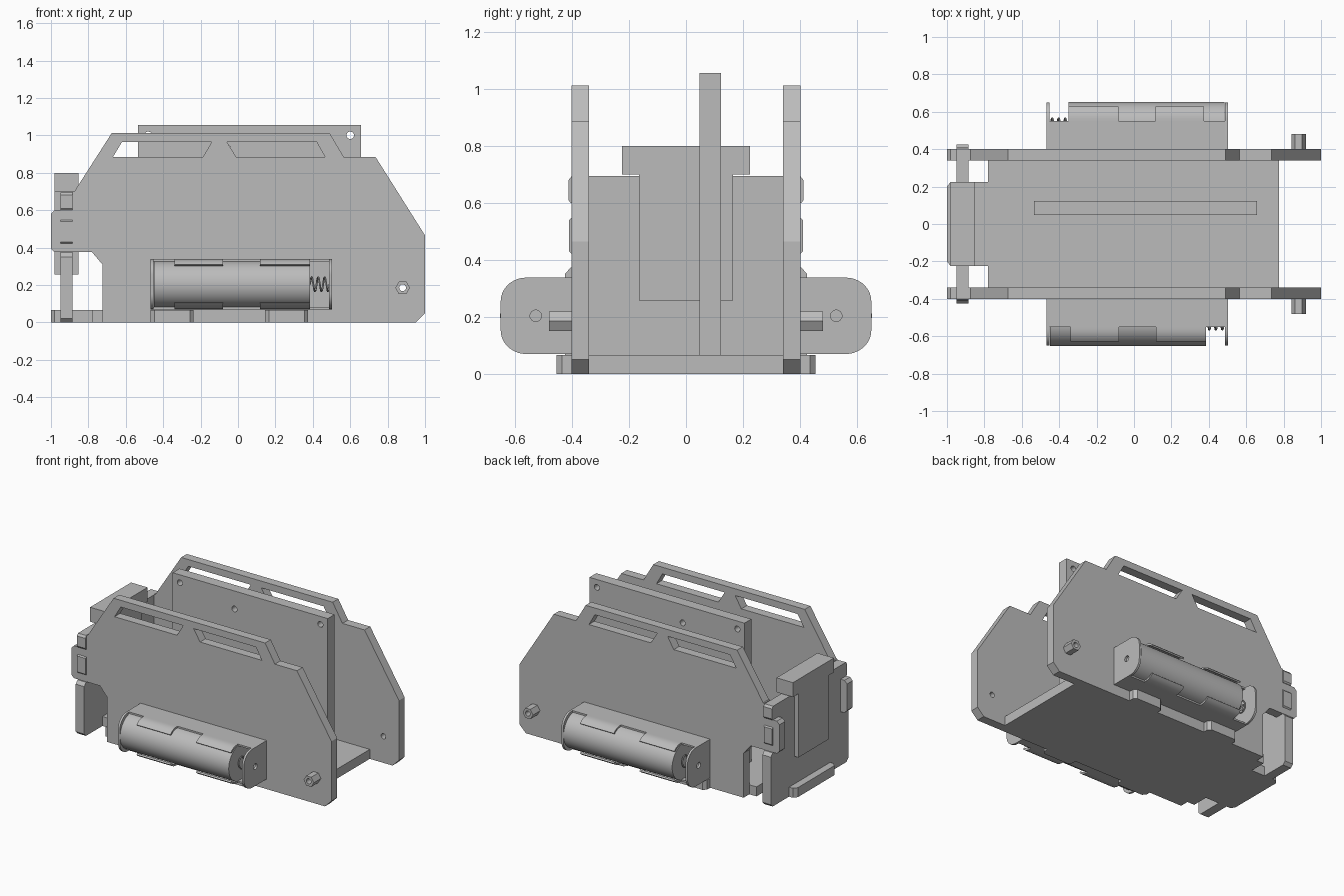
import bpy, bmesh, math
from mathutils import Matrix

if "Cube" in bpy.data.objects:
    bpy.data.objects.remove(bpy.data.objects["Cube"])

grey = bpy.data.materials.new("plain_grey")
grey.use_nodes = True
GREY = (0.5, 0.5, 0.5, 1)
grey.diffuse_color = GREY
grey.node_tree.nodes["Principled BSDF"].inputs["Base Color"].default_value = GREY

# Sketch axes (a, b, depth) mapped to world axes
AXES = {
    "x": Matrix(((0, 0, 1, 0), (1, 0, 0, 0), (0, 1, 0, 0), (0, 0, 0, 1))),
    "y": Matrix(((1, 0, 0, 0), (0, 0, 1, 0), (0, 1, 0, 0), (0, 0, 0, 1))),
    "z": Matrix.Identity(4),
}
IDENT = Matrix.Identity(4)


def finish(name, curve, matrix):
    """Turn a curve into a clean mesh object."""
    tmp = bpy.data.objects.new("tmp", curve)
    bpy.context.collection.objects.link(tmp)
    dg = bpy.context.evaluated_depsgraph_get()
    mesh = bpy.data.meshes.new_from_object(tmp.evaluated_get(dg))
    bpy.data.objects.remove(tmp)
    bpy.data.curves.remove(curve)
    mesh.name = name
    mesh.transform(matrix)
    bm = bmesh.new()
    bm.from_mesh(mesh)
    bmesh.ops.remove_doubles(bm, verts=bm.verts, dist=0.0002)
    bmesh.ops.recalc_face_normals(bm, faces=bm.faces)
    bm.to_mesh(mesh)
    bm.free()
    mesh.materials.clear()
    mesh.materials.append(grey)
    obj = bpy.data.objects.new(name, mesh)
    bpy.context.collection.objects.link(obj)
    bpy.ops.object.select_all(action="DESELECT")
    obj.select_set(True)
    bpy.context.view_layer.objects.active = obj
    bpy.ops.object.shade_smooth_by_angle(angle=math.radians(32))
    return obj


def prism(name, axis, lo, hi, outline, holes=(), place=IDENT):
    """Extrude an outline with holes along an axis."""
    cu = bpy.data.curves.new(name, "CURVE")
    cu.dimensions = "2D"
    cu.fill_mode = "BOTH"
    cu.extrude = (hi - lo) / 2
    for pts in (outline, *holes):
        sp = cu.splines.new("POLY")
        sp.points.add(len(pts) - 1)
        for p, (a, b) in zip(sp.points, pts):
            p.co = (a, b, 0, 1)
        sp.use_cyclic_u = True
    return finish(name, cu, place @ AXES[axis] @ Matrix.Translation((0, 0, (lo + hi) / 2)))


def ring(a, b, r, n=24):
    return [(a + r * math.cos(math.tau * i / n), b + r * math.sin(math.tau * i / n)) for i in range(n)]


def rect(a0, a1, b0, b1):
    return [(a0, b0), (a1, b0), (a1, b1), (a0, b1)]


def mirrored(half):
    """Close a half outline across the second coordinate's axis."""
    return half + [(-a, b) for a, b in reversed(half)]


# Side panels with slots, and hexagonal standoffs
panel = [(-0.725, 0), (0.95, 0), (1, 0.05), (1, 0.465), (0.735, 0.885), (0.565, 0.885),
         (0.49, 1.012), (-0.675, 1.012), (-0.875, 0.7), (-0.885, 0.7), (-0.885, 0.6),
         (-0.98, 0.6), (-1, 0.58), (-1, 0.395), (-0.98, 0.375), (-0.78, 0.375), (-0.725, 0.31)]
slots = [[(-0.62, 0.965), (-0.14, 0.965), (-0.187, 0.885), (-0.668, 0.885)],
         [(-0.06, 0.965), (0.42, 0.965), (0.465, 0.885), (-0.01, 0.885)]]
bore = ring(0.88, 0.185, 0.018)
for side, s in (("right", -1), ("left", 1)):
    lo, hi = sorted((s * 0.34, s * 0.402))
    prism(side + "_panel", "y", lo, hi, panel, slots + [bore])
    lo, hi = sorted((s * 0.402, s * 0.48))
    prism(side + "_standoff", "y", lo, hi, ring(0.88, 0.185, 0.039, 6), [bore])

# Base plate with side tabs and a tail tab
edge = [(-1, 0.2), (-0.98, 0.225), (-0.78, 0.225), (-0.78, 0.34)]
for x0, x1 in ((-0.467, -0.237), (0.145, 0.375)):
    edge += [(x0, 0.34), (x0, 0.435), (x0 + 0.02, 0.455), (x1 - 0.02, 0.455), (x1, 0.435), (x1, 0.34)]
edge += [(0.775, 0.34)]
prism("base_plate", "z", 0, 0.066, edge + [(x, -y) for x, y in reversed(edge)])

# End plate with locking wings
prism("end_plate", "x", -0.95, -0.885, mirrored([
    (0.405, 0), (0.425, 0.02), (0.425, 0.35), (0.405, 0.373), (0.34, 0.373), (0.34, 0.42),
    (0.4, 0.42), (0.41, 0.43), (0.41, 0.54), (0.4, 0.55), (0.34, 0.55), (0.34, 0.6),
    (0.405, 0.6), (0.412, 0.61), (0.412, 0.68), (0.4, 0.695)]))

# T-shaped module on the end plate
prism("end_module", "x", -0.98, -0.853, mirrored([
    (0.165, 0.257), (0.165, 0.7), (0.225, 0.7), (0.225, 0.8)]))

# Upright circuit board
prism("circuit_board", "y", 0.047, 0.122, rect(-0.535, 0.657, 0.066, 1.055),
      [ring(x, z, 0.02) for x, z in ((-0.48, 1.0), (-0.06, 0.93), (0.6, 1.0))])

# Battery holders, the second turned half round
MID_Z, AXIS_Y = 0.204, -0.527


def corner(t, inset):
    a = math.radians(t)
    return (-0.56 - (0.09 - inset) * math.sin(a), 0.255 + (0.083 - inset) * math.cos(a))


def flip(pts):
    return [(y, 2 * MID_Z - z) for y, z in pts]


def holder(side, place):
    def part(name, axis, lo, hi, pts, holes=()):
        prism(side + "_" + name, axis, lo, hi, pts, holes, place)

    # Rounded end walls and back wall
    half = [(-0.402, 0.338)] + [corner(t, 0) for t in range(0, 91, 10)]
    wall = half + flip(half)[::-1]
    part("holder_end_near_cell", "x", -0.467, -0.452, wall, [ring(AXIS_Y, MID_Z, 0.02)])
    part("holder_end_near_spring", "x", 0.487, 0.502, wall, [ring(AXIS_Y, MID_Z, 0.02)])
    part("holder_back", "x", -0.46, 0.495, rect(-0.42, -0.402, 0.07, 0.338))
    # Upper and lower walls with curled retaining flaps
    shelf = rect(-0.55, -0.402, 0.326, 0.338)
    curl = ([(-0.545, 0.338)] + [corner(t, 0) for t in range(0, 51, 10)]
            + [corner(t, 0.012) for t in range(50, -1, -10)] + [(-0.545, 0.326)])
    for level, fix in (("upper", list), ("lower", flip)):
        part(level + "_wall", "x", -0.46, 0.495, fix(shelf))
        for i, (x0, x1) in enumerate(((-0.34, -0.08), (0.118, 0.385))):
            part(f"{level}_flap_{i + 1}", "x", x0, x1, fix(curl))
    # Cell and its contact spring
    part("cell", "x", -0.45, 0.385, ring(AXIS_Y, MID_Z, 0.125, 48))
    cu = bpy.data.curves.new("spring", "CURVE")
    cu.dimensions = "3D"
    cu.bevel_depth = 0.005
    cu.bevel_resolution = 1
    sp = cu.splines.new("POLY")
    n = 60
    sp.points.add(n)
    for i, p in enumerate(sp.points):
        a = math.tau * 3 * i / n
        p.co = (0.385 + 0.105 * i / n, AXIS_Y + 0.038 * math.cos(a), MID_Z + 0.038 * math.sin(a), 1)
    finish(side + "_spring", cu, place)


holder("right", IDENT)
holder("left", Matrix.Translation((0.035, 0, 0)) @ Matrix.Rotation(math.pi, 4, "Z"))
